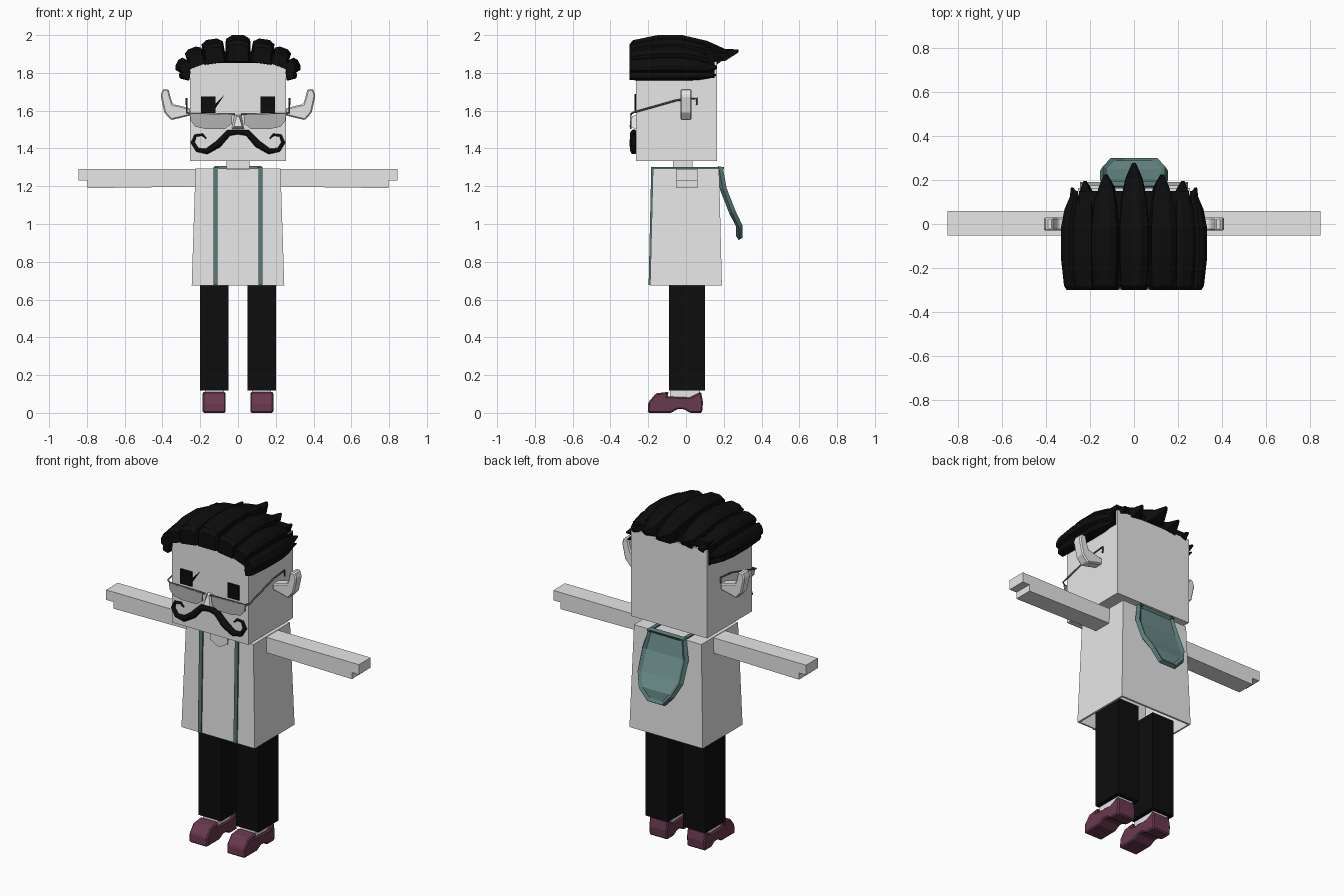
import bpy, bmesh
from math import radians, sin, cos
from mathutils import Vector

cube = bpy.data.objects.get("Cube")
if cube:
    bpy.data.objects.remove(cube)


def material(name, rgb):
    m = bpy.data.materials.new(name)
    m.use_nodes = True
    m.diffuse_color = (*rgb, 1)
    m.node_tree.nodes["Principled BSDF"].inputs["Base Color"].default_value = (*rgb, 1)
    return m


PALE = material("pale_grey", (0.8, 0.8, 0.8))
BLACK = material("black", (0.004, 0.004, 0.004))
TEAL = material("teal_lining", (0.15, 0.27, 0.26))
TRIM = material("dark_teal_trim", (0.10, 0.20, 0.19))
MAROON = material("maroon", (0.14, 0.04, 0.075))
LENS = material("lens_grey", (0.45, 0.45, 0.45))
FRAME = material("frame_grey", (0.12, 0.12, 0.12))


def finish(name, bm, mat, bevel=0):
    bmesh.ops.recalc_face_normals(bm, faces=bm.faces)
    mesh = bpy.data.meshes.new(name)
    bm.to_mesh(mesh)
    bm.free()
    mesh.materials.append(mat)
    ob = bpy.data.objects.new(name, mesh)
    bpy.context.collection.objects.link(ob)
    if bevel:
        mod = ob.modifiers.new("bevel", "BEVEL")
        mod.width, mod.segments = bevel, 1
    return ob


def loft(name, rings, mat, caps=(True, True)):
    bm = bmesh.new()
    rows = [[bm.verts.new(p) for p in ring] for ring in rings]
    n = len(rows[0])
    for a, b in zip(rows, rows[1:]):
        for i in range(n):
            j = (i + 1) % n
            bm.faces.new((a[i], a[j], b[j], b[i]))
    for row, wanted in zip((rows[0], rows[-1]), caps):
        if wanted:
            bm.faces.new(row)
    return finish(name, bm, mat)


def rect(x0, x1, y0, y1, z):
    return [(x0, y0, z), (x1, y0, z), (x1, y1, z), (x0, y1, z)]


def box(name, x0, x1, y0, y1, z0, z1, mat):
    return loft(name, [rect(x0, x1, y0, y1, z0), rect(x0, x1, y0, y1, z1)], mat)


def prism(name, outline, axis, start, end, mat, bevel=0):
    """Extrude a 2D outline along x (outline in y, z) or y (outline in x, z)."""
    bm = bmesh.new()
    place = (lambda p: (start, p[0], p[1])) if axis == "x" else (lambda p: (p[0], start, p[1]))
    face = bm.faces.new([bm.verts.new(place(p)) for p in outline])
    made = bmesh.ops.extrude_face_region(bm, geom=[face])["geom"]
    move = Vector((end - start, 0, 0) if axis == "x" else (0, end - start, 0))
    bmesh.ops.translate(bm, vec=move, verts=[v for v in made if isinstance(v, bmesh.types.BMVert)])
    return finish(name, bm, mat, bevel)


def tube(name, points, radii, mat, res=1):
    curve = bpy.data.curves.new(name, "CURVE")
    curve.dimensions = "3D"
    curve.bevel_depth, curve.bevel_resolution, curve.use_fill_caps = 1, res, True
    s = curve.splines.new("POLY")
    s.points.add(len(points) - 1)
    for pt, co, r in zip(s.points, points, radii):
        pt.co, pt.radius = (*co, 1), r
    curve.materials.append(mat)
    ob = bpy.data.objects.new(name, curve)
    bpy.context.collection.objects.link(ob)
    return ob


# Head, neck and coat
box("head", -.255, .255, -.265, .163, 1.333, 1.86, PALE)
box("neck", -.06, .06, -.07, .035, 1.28, 1.34, PALE)
coat = loft("coat", [rect(-.245, .245, -.19, .19, .675), rect(-.225, .225, -.175, .175, 1.293)],
            PALE, (False, True))
shell = coat.modifiers.new("cloth", "SOLIDIFY")
shell.thickness, shell.offset = .015, -1
prism("collar", [(-.06, 1.292), (.06, 1.292), (.055, 1.25), (0, 1.22), (-.055, 1.25)],
      "y", -.183, -.175, PALE)

# Hood hanging down the back: a raised rim around a recessed lining
bm = bmesh.new()
rows = [(1.30, .195, .115), (1.19, .215, .14), (1.07, .262, .14), (.99, .30, .105), (.928, .30, .05)]
verts = [[bm.verts.new((s * w, y, z)) for s in (-1, 1)] for z, y, w in rows]
for a, b in zip(verts, verts[1:]):
    bm.faces.new((a[0], b[0], b[1], a[1]))
bmesh.ops.recalc_face_normals(bm, faces=bm.faces)
if sum(f.normal.y for f in bm.faces) < 0:
    bmesh.ops.reverse_faces(bm, faces=bm.faces)
lining = list(bm.faces)
bmesh.ops.inset_region(bm, faces=lining, thickness=.018, depth=-.012, use_boundary=True)
for f in bm.faces:
    f.material_index = 1
for f in lining:
    f.material_index = 0
mesh = bpy.data.meshes.new("hood")
bm.to_mesh(mesh)
bm.free()
mesh.materials.append(TEAL)
mesh.materials.append(TRIM)
hood = bpy.data.objects.new("hood", mesh)
bpy.context.collection.objects.link(hood)
thick = hood.modifiers.new("cloth", "SOLIDIFY")
thick.thickness, thick.offset = .025, -1

# Paired parts
for side, s in (("left", 1), ("right", -1)):
    def pair(points):
        return [(s * p[0], *p[1:]) for p in points]

    # Arm with a shorter lower half at the hand
    prism(side + "_arm", pair([(.2, 1.29), (.845, 1.29), (.845, 1.23), (.797, 1.23),
                               (.797, 1.19), (.2, 1.198)]), "y", -.052, .06, PALE)
    # Leg, ankle and shoe
    box(side + "_leg", s * .05, s * .2, -.09, .1, .118, .72, BLACK)
    box(side + "_ankle", s * .075, s * .175, -.085, .075, .05, .125, PALE)
    prism(side + "_shoe", [(-.203, 0), (-.2, .055), (-.16, .103), (-.09, .112), (-.1, .087),
                           (.02, .082), (.08, .112), (.09, .055), (.085, 0), (.02, 0),
                           (-.01, .02), (-.045, .02), (-.08, 0)],
          "x", s * .065, s * .187, MAROON, .007)
    # Hood straps down the front and over the shoulders
    loft(side + "_strap", [rect(s * .108, s * .13, -.198, -.185, .677),
                           rect(s * .108, s * .13, -.184, -.17, 1.302)], TRIM)
    box(side + "_shoulder_strap", s * .1, s * .122, -.18, .2, 1.292, 1.302, TRIM)
    # Ear bending outward and up
    prism(side + "_ear", pair([(.25, 1.575), (.355, 1.55), (.39, 1.59), (.41, 1.68), (.398, 1.715),
                               (.368, 1.715), (.357, 1.67), (.345, 1.635), (.25, 1.612)]),
          "y", -.03, .03, PALE, .007)
    # Eye, lens and temple of the glasses
    box(side + "_eye", s * .12, s * .195, -.273, -.264, 1.587, 1.675, BLACK)
    prism(side + "_lens", pair([(.03, 1.578), (.255, 1.583), (.25, 1.545), (.225, 1.515),
                                (.17, 1.503), (.07, 1.503), (.033, 1.53)]),
          "y", -.296, -.288, LENS)
    path = pair([(.015, -.291, 1.58), (.25, -.291, 1.583), (.272, -.28, 1.59), (.272, -.05, 1.655),
                 (.272, .057, 1.665), (.272, .057, 1.63)])
    tube(side + "_temple", path, [.005] * len(path), FRAME)
    # Curled moustache half
    path = pair([(0, -.277, 1.487), (.05, -.277, 1.482), (.105, -.277, 1.423), (.165, -.277, 1.385),
                 (.215, -.277, 1.392), (.24, -.277, 1.432), (.225, -.277, 1.468),
                 (.188, -.277, 1.473), (.168, -.277, 1.452)])
    tube(side + "_moustache", path, [.014, .019, .022, .018, .013, .012, .009, .007, .004], BLACK)

# Nose between the lenses
loft("nose", [[(-.035, -.26, 1.5), (.035, -.26, 1.5), (.02, -.26, 1.58), (-.02, -.26, 1.58)],
              [(-.022, -.3, 1.515), (.022, -.3, 1.515), (.006, -.285, 1.57), (-.006, -.285, 1.57)]], PALE)

# Slashes beside the right eye
for i, (x, z) in enumerate([(-.13, 1.625), (-.15, 1.595)]):
    prism(f"eye_slash_{i + 1}", [(x, z), (x + .06, z + .062), (x + .015, z - .006)],
          "y", -.273, -.264, BLACK)

# Hair cap, then swept-back locks
box("hair_top", -.25, .25, -.275, .15, 1.852, 1.9, BLACK)
box("hair_sides", -.264, .264, -.26, .15, 1.772, 1.86, BLACK)
SECTION = [(-1, -1), (1, -1), (.92, .7), (.45, 1), (-.45, 1), (-.92, .7)]


def lock(name, x, z, angle, w, h, tip):
    a = radians(angle)
    radial, across = Vector((sin(a), 0, cos(a))), Vector((cos(a), 0, -sin(a)))
    # y, width scale, height scale, radial shift
    steps = [(-.3, .8, .65, -.35), (-.28, .9, .82, -.2), (-.15, 1, 1, 0), (-.02, 1, 1, 0),
             (tip * .4, .85, .82, -.25), (tip * .75, .55, .45, -.5), (tip, .12, .12, -.2)]
    rings = []
    for y, sw, sh, shift in steps:
        mid = Vector((x, y, z)) + radial * h * shift
        rings.append([mid + across * w * sw * u + radial * h * sh * v for u, v in SECTION])
    loft(name, rings, BLACK)


lock("hair_lock_middle", 0, 1.93, 0, .07, .07, .277)
for side, s in (("left", 1), ("right", -1)):
    for i, (x, z, angle, w, h, tip) in enumerate([(.13, 1.915, 8, .062, .064, .225),
                                                  (.226, 1.885, 20, .05, .05, .195),
                                                  (.288, 1.835, 62, .04, .04, .165),
                                                  (.283, 1.79, 78, .026, .028, .16)]):
        lock(f"{side}_hair_lock_{i + 1}", s * x, z, s * angle, w, h, tip)
